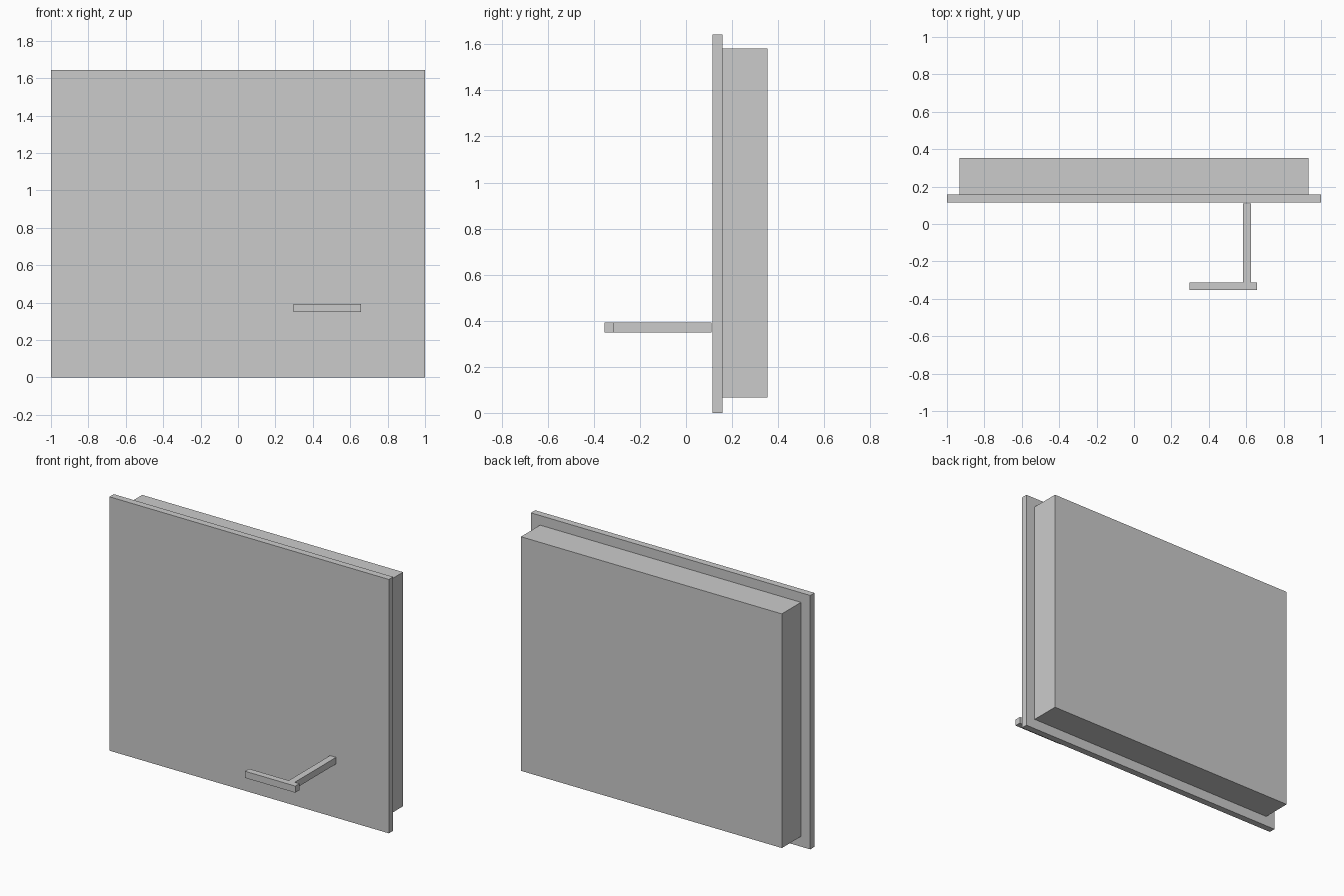
import bpy, bmesh

if "Cube" in bpy.data.objects:
    bpy.data.objects.remove(bpy.data.objects["Cube"])


def extrude_profile(name, pts, z0, z1):
    """Closed xy outline (counter-clockwise) extruded from z0 to z1."""
    bm = bmesh.new()
    face = bm.faces.new([bm.verts.new((x, y, z0)) for x, y in pts])
    res = bmesh.ops.extrude_face_region(bm, geom=[face])
    top = [v for v in res["geom"] if isinstance(v, bmesh.types.BMVert)]
    bmesh.ops.translate(bm, verts=top, vec=(0, 0, z1 - z0))
    bmesh.ops.recalc_face_normals(bm, faces=bm.faces)
    mesh = bpy.data.meshes.new(name)
    bm.to_mesh(mesh)
    bm.free()
    obj = bpy.data.objects.new(name, mesh)
    bpy.context.collection.objects.link(obj)
    return obj


def box(name, x0, x1, y0, y1, z0, z1):
    return extrude_profile(name, [(x0, y0), (x1, y0), (x1, y1), (x0, y1)], z0, z1)


# Thin front panel and the thicker, inset body behind it
box("front_panel", -1, 1, 0.114, 0.158, 0, 1.643)
box("rear_body", -0.934, 0.934, 0.158, 0.354, 0.066, 1.581)

# T-shaped handle: grip bar with a stem reaching back to the panel
extrude_profile("handle", [
    (0.298, -0.354), (0.658, -0.354), (0.658, -0.312), (0.625, -0.312),
    (0.625, 0.110), (0.582, 0.110), (0.582, -0.312), (0.298, -0.312),
], 0.35, 0.393)
